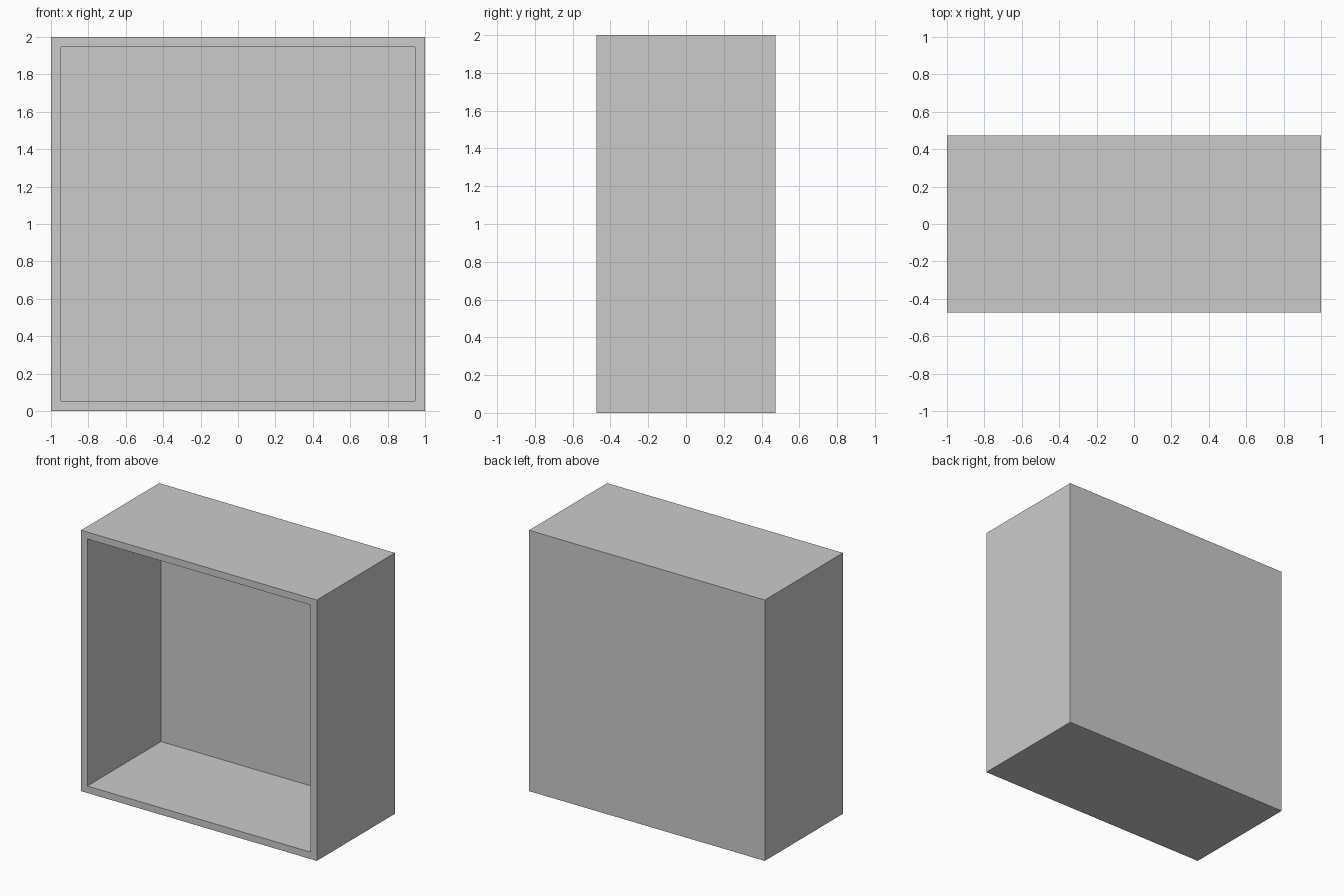
import bpy

if "Cube" in bpy.data.objects:
    bpy.data.objects.remove(bpy.data.objects["Cube"])

W, D, H, T = 2.0, 0.946, 2.0, 0.053  # outer size and board thickness


def board(name, size, centre):
    bpy.ops.mesh.primitive_cube_add(size=1, location=centre)
    ob = bpy.context.object
    ob.name = name
    ob.scale = size
    bpy.ops.object.transform_apply(location=False, rotation=False, scale=True)
    return ob


# Full-height side panels
for side, s in (("left", -1), ("right", 1)):
    board(side + "_side_panel", (T, D, H), (s * (W - T) / 2, 0, H / 2))

# Top and bottom panels fitted between the sides
for name, z in (("bottom_panel", T / 2), ("top_panel", H - T / 2)):
    board(name, (W - 2 * T, D, T), (0, 0, z))

# Back panel set inside the frame, flush with the rear
board("back_panel", (W - 2 * T, T, H - 2 * T), (0, (D - T) / 2, H / 2))
